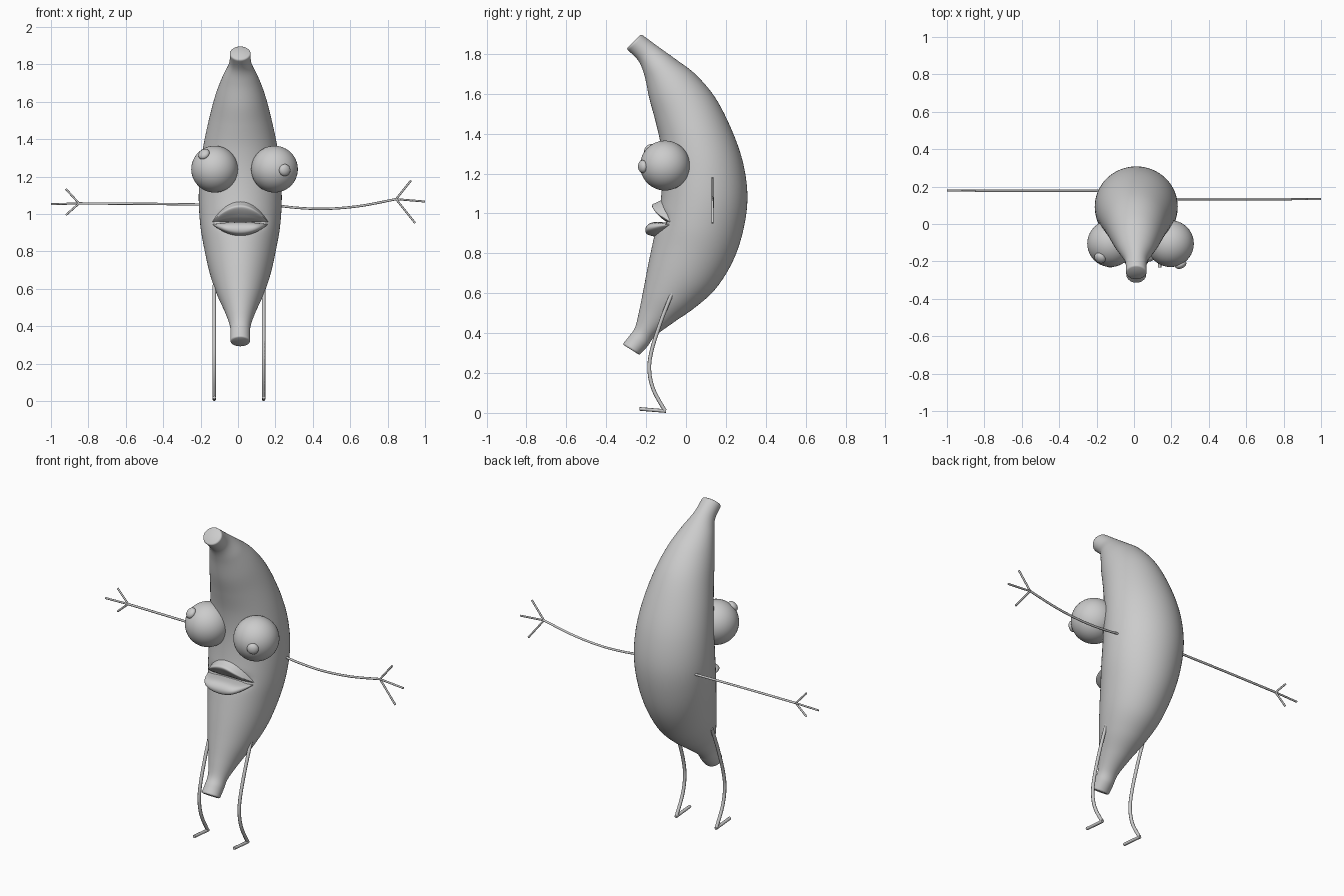
import bpy, bmesh, math
from mathutils import Vector

if "Cube" in bpy.data.objects:
    bpy.data.objects.remove(bpy.data.objects["Cube"])

grey = bpy.data.materials.new("plain grey")
grey.diffuse_color = (0.6, 0.6, 0.6, 1)
grey.use_nodes = True
grey.node_tree.nodes["Principled BSDF"].inputs["Base Color"].default_value = grey.diffuse_color
CX = 0.012  # centre line of the body


def finish(name, bm, angle=40):
    bmesh.ops.recalc_face_normals(bm, faces=bm.faces)
    me = bpy.data.meshes.new(name)
    bm.to_mesh(me)
    bm.free()
    me.materials.append(grey)
    ob = bpy.data.objects.new(name, me)
    bpy.context.collection.objects.link(ob)
    bpy.ops.object.select_all(action='DESELECT')
    ob.select_set(True)
    bpy.context.view_layer.objects.active = ob
    bpy.ops.object.shade_smooth_by_angle(angle=math.radians(angle))
    return ob


def catmull(rows, steps):
    """Smooth interpolation through rows of numbers."""
    pts = [Vector(r) for r in rows]
    out = []
    for i in range(len(pts) - 1):
        a, b, c, d = pts[max(i - 1, 0)], pts[i], pts[i + 1], pts[min(i + 2, len(pts) - 1)]
        for s in range(steps):
            t = s / steps
            out.append(0.5 * (2 * b + (c - a) * t + (2 * a - 5 * b + 4 * c - d) * t * t
                              + (3 * b - a - 3 * c + d) * t ** 3))
    return out + [pts[-1]]


def loft(name, rings, angle=40):
    """Skin closed rings and cap both ends."""
    bm = bmesh.new()
    vs = [[bm.verts.new(p) for p in r] for r in rings]
    n = len(vs[0])
    for a, b in zip(vs, vs[1:]):
        for i in range(n):
            bm.faces.new((a[i], a[(i + 1) % n], b[(i + 1) % n], b[i]))
    bm.faces.new(vs[0])
    bm.faces.new(vs[-1])
    return finish(name, bm, angle)


def tube(name, path, radius, sides=8):
    """Thin round limb along a path."""
    path = [Vector(p) for p in path]
    rings = []
    for i, p in enumerate(path):
        d = (path[min(i + 1, len(path) - 1)] - path[max(i - 1, 0)]).normalized()
        u = d.cross(Vector((0.1, 1, 0.2)) if abs(d.y) < 0.7 else Vector((1, 0, 0))).normalized()
        v = d.cross(u)
        rings.append([p + radius * (u * math.cos(k * math.tau / sides) + v * math.sin(k * math.tau / sides))
                      for k in range(sides)])
    return loft(name, rings, 60)


def ball(name, centre, size, axis=None):
    bm = bmesh.new()
    bmesh.ops.create_uvsphere(bm, u_segments=40, v_segments=24, radius=1)
    rot = Vector(axis).to_track_quat('Z', 'Y') if axis else Vector((0, 0, 1)).to_track_quat('Z', 'Y')
    for v in bm.verts:
        v.co = Vector(centre) + rot @ Vector(a * b for a, b in zip(v.co, size))
    return finish(name, bm, 60)


# Curved body: front y, front z, back y, back z, half width
sections = [
    (-.293, 1.82, -.218, 1.894, .056), (-.238, 1.764, -.145, 1.84, .06),
    (-.208, 1.69, -.05, 1.772, .095), (-.183, 1.573, .05, 1.695, .132),
    (-.155, 1.47, .15, 1.575, .163), (-.128, 1.35, .235, 1.405, .195),
    (-.118, 1.22, .288, 1.245, .215), (-.125, 1.08, .308, 1.08, .222),
    (-.145, .95, .288, .92, .213), (-.165, .86, .237, .765, .192),
    (-.19, .74, .15, .624, .162), (-.213, .62, .045, .528, .125),
    (-.235, .51, -.06, .455, .084), (-.256, .427, -.155, .385, .056),
    (-.285, .385, -.192, .335, .053), (-.313, .35, -.228, .296, .053)]


def body_ring(row, scale=1.0, shift=Vector((0, 0, 0)), n=64):
    f, b = Vector((CX, row[0], row[1])), Vector((CX, row[2], row[3]))
    mid, half = (f + b) / 2 + shift, (f - b) / 2 * scale
    ring = []
    for k in range(n):
        a = k * math.tau / n
        p = mid + half * math.cos(a) + Vector((row[4] * scale * math.sin(a), 0, 0))
        if math.cos(a) > 0:  # hollow behind the lips
            p.y += .05 * math.exp(-((p.z - .965) / .03) ** 2 - ((p.x - CX) / .11) ** 4)
        ring.append(p)
    return ring


rows = catmull(sections, 8)
up, down = Vector((0, -.7, .7)) * .008, Vector((0, -.55, -.8)) * .008
rings = [body_ring(rows[0], .86, up), body_ring(rows[0], .96, up * .6)]
rings += [body_ring(r) for r in rows]
rings += [body_ring(rows[-1], .96, down * .6), body_ring(rows[-1], .86, down)]
loft("body", rings, 50)


# Lips: y-z outline at the middle, shrinking towards the mouth corners
def lip(name, outline, corner, power, half):
    outline = catmull(outline + outline[:1], 3)[:-1]
    rings = []
    for i in range(33):
        u = -.995 + 1.99 * i / 32
        sz = 1 - abs(u) ** 2
        sy = 1 - abs(u) ** power
        rings.append([(CX + half * u, corner[0] + (p[0] - corner[0]) * sy,
                       corner[1] + (p[1] - corner[1]) * sz) for p in outline])
    loft(name, rings, 60)


lip("upper_lip", [(-.11, 1.075), (-.145, 1.056), (-.17, 1.043), (-.162, 1.022), (-.14, .995),
                  (-.12, .975), (-.09, .96), (-.05, 1.0)], (-.07, .952), 3, .155)
lip("lower_lip", [(-.08, .953), (-.15, .957), (-.185, .948), (-.203, .925), (-.2, .9),
                  (-.175, .888), (-.14, .885), (-.06, .9)], (-.07, .945), 5, .15)

# Eyes with flattened pupils on their surface
R = .125
for side, x, look in (("left", -.125, (-.057, -.077, .08)), ("right", .195, (.055, -.112, -.005))):
    c = Vector((x, -.105, 1.24))
    ball(side + "_eye", c, (R, R, R))
    ball(side + "_pupil", c + Vector(look), (.032, .032, .021), look)

# Arms with three fingers each
arms = {
    "left": (.178, [(-.12, 1.05), (-.5, 1.055), (-.85, 1.057)],
             [(-1.0, 1.053), (-.92, 1.134), (-.92, .995)]),
    "right": (.133, [(.15, 1.055), (.3, 1.035), (.465, 1.028), (.65, 1.043), (.845, 1.08)],
              [(1.0, 1.067), (.925, 1.18), (.947, .952)])}
for side, (y, path, tips) in arms.items():
    tube(side + "_arm", [(p[0], y, p[1]) for p in catmull(path, 6)], .0065)
    for i, tip in enumerate(tips):
        tube(f"{side}_finger_{i + 1}", [(path[-1][0], y, path[-1][1]), (tip[0], y, tip[1])], .0055)

# Bent legs and feet
leg = catmull([(-.06, .62), (-.073, .593), (-.123, .467), (-.171, .317), (-.184, .216),
               (-.163, .116), (-.105, .01)], 6)
for side, x in (("left", -.127), ("right", .137)):
    tube(side + "_leg", [(x, p[0], p[1]) for p in leg], .0095)
    tube(side + "_foot", [(x, -.1, .009), (x, -.233, .02)], .009)
